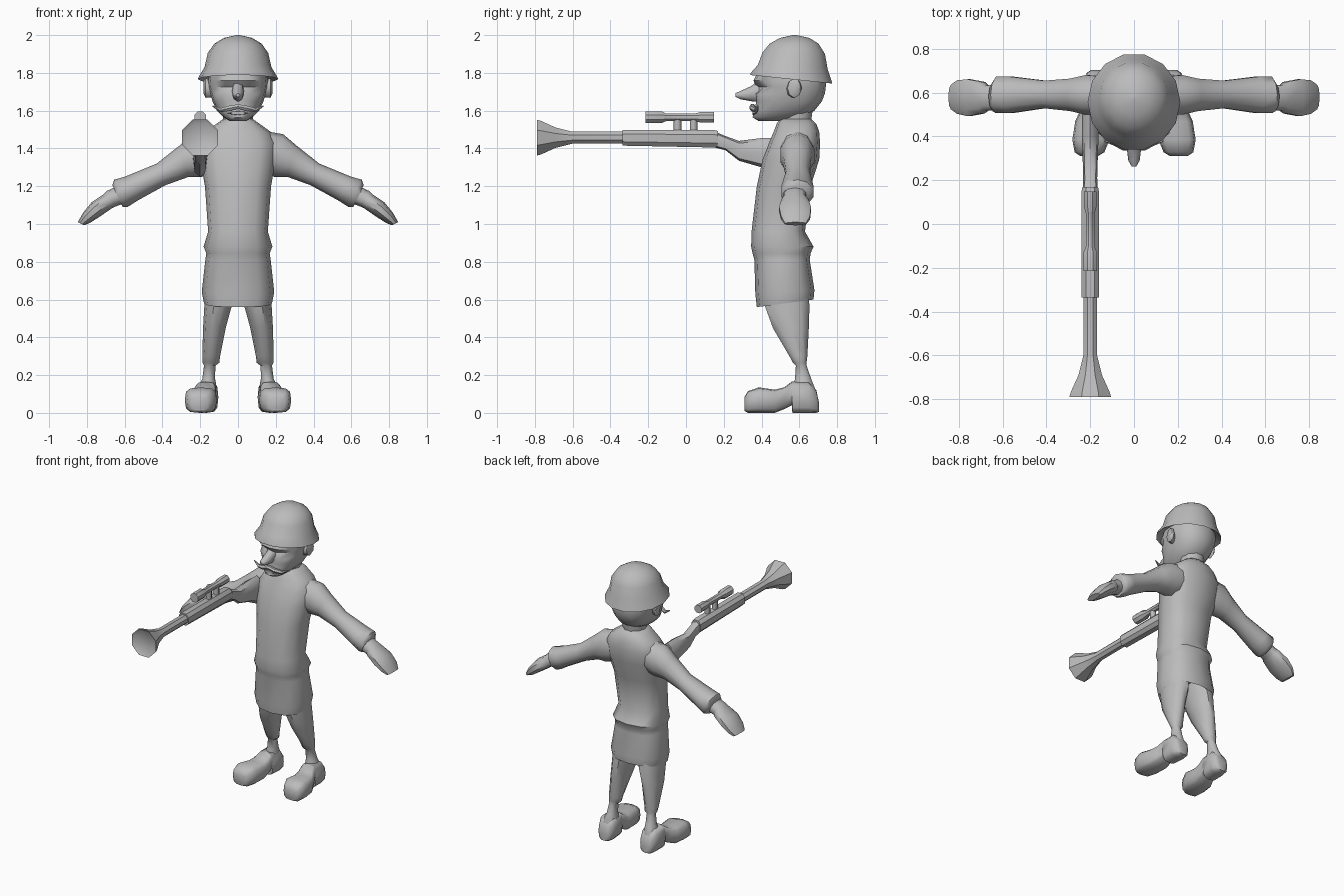
import bpy, bmesh, math
from mathutils import Vector

grey = bpy.data.materials.new("plain grey")
grey.diffuse_color = (0.5, 0.5, 0.5, 1)


def finish(name, bm, angle=50):
    bmesh.ops.recalc_face_normals(bm, faces=bm.faces)
    me = bpy.data.meshes.new(name)
    bm.to_mesh(me)
    bm.free()
    me.materials.append(grey)
    ob = bpy.data.objects.new(name, me)
    bpy.context.collection.objects.link(ob)
    bpy.context.view_layer.objects.active = ob
    ob.select_set(True)
    bpy.ops.object.shade_smooth_by_angle(angle=math.radians(angle))
    ob.select_set(False)
    return ob


def loft(name, rings, n=10, power=1.0, turn=0.0, angle=50, tweak=None):
    """Skin over rings given as (centre, u axis, v axis)."""
    bm = bmesh.new()
    rows = []
    for c, u, v in rings:
        row = []
        for i in range(n):
            a = 2 * math.pi * (i + turn) / n
            cu, sv = [math.copysign(abs(t) ** power, t) if abs(t) > 1e-6 else 0
                      for t in (math.cos(a), math.sin(a))]
            p = Vector(c) + Vector(u) * cu + Vector(v) * sv
            row.append(bm.verts.new(tweak(p) if tweak else p))
        rows.append(row)
    for a, b in zip(rows, rows[1:]):
        for i in range(n):
            j = (i + 1) % n
            bm.faces.new((a[i], a[j], b[j], b[i]))
    bm.faces.new(rows[0])
    bm.faces.new(rows[-1])
    return finish(name, bm, angle)


def level(z, y0, y1, rx, x=0, tilt=0):
    """Horizontal ring from front y0 to back y1."""
    return ((x, (y0 + y1) / 2, z), (rx, 0, 0), (0, (y1 - y0) / 2, tilt))


def across(y, z0, z1, rx, x=0):
    """Upright ring facing along y."""
    return ((x, y, (z0 + z1) / 2), (rx, 0, 0), (0, 0, (z1 - z0) / 2))


def limb(x1, z1, x0, z0, y, ry, s):
    """Arm ring through an upper and a lower outline point."""
    return ((s * (x0 + x1) / 2, y, (z0 + z1) / 2),
            (s * (x1 - x0) / 2, 0, (z1 - z0) / 2), (0, ry, 0))


# Tunic with belted waist and open skirt
loft("tunic", [
    level(0.68, 0.39, 0.64, 0.16), level(0.58, 0.375, 0.675, 0.18, tilt=0.02),
    level(0.64, 0.367, 0.68, 0.192, tilt=0.01), level(0.81, 0.362, 0.655, 0.173),
    level(0.845, 0.352, 0.66, 0.168), level(0.88, 0.345, 0.675, 0.182),
    level(0.96, 0.347, 0.63, 0.158), level(1.20, 0.375, 0.66, 0.175),
    level(1.34, 0.405, 0.705, 0.2), level(1.43, 0.44, 0.71, 0.205),
    level(1.49, 0.465, 0.705, 0.17), level(1.53, 0.48, 0.69, 0.115),
    level(1.555, 0.495, 0.665, 0.08)], n=12, power=0.8)

# Neck
loft("neck", [level(1.50, 0.5, 0.66, 0.075), level(1.64, 0.5, 0.68, 0.085)])


def face_shape(p):
    # eye sockets sink in under the brow
    if 1.70 < p.z < 1.745 and p.y < 0.45 and 0.03 < abs(p.x) < 0.12:
        p.y += 0.03
    return p


# Head
loft("head", [
    level(1.545, 0.385, 0.56, 0.045), level(1.565, 0.352, 0.62, 0.075),
    level(1.60, 0.362, 0.68, 0.112), level(1.65, 0.372, 0.72, 0.135),
    level(1.69, 0.365, 0.735, 0.147), level(1.725, 0.37, 0.74, 0.155),
    level(1.76, 0.358, 0.74, 0.158), level(1.85, 0.40, 0.73, 0.14)],
    n=16, power=0.85, tweak=face_shape)

# Nose
loft("nose", [across(0.39, 1.645, 1.765, 0.032), across(0.345, 1.65, 1.73, 0.033),
              across(0.29, 1.66, 1.705, 0.026), across(0.262, 1.673, 1.692, 0.01)], n=8)

# Mouth
loft("lower_lip", [across(0.39, 1.572, 1.60, 0.06), across(0.352, 1.578, 1.597, 0.04)], n=8)

# Helmet: domed crown and sloping flared brim
loft("helmet", [
    level(1.80, 0.42, 0.73, 0.15, tilt=-0.02),
    level(1.766, 0.335, 0.78, 0.212, tilt=-0.023),
    level(1.775, 0.335, 0.778, 0.21, tilt=-0.023),
    level(1.83, 0.375, 0.755, 0.177, tilt=-0.012),
    level(1.905, 0.402, 0.74, 0.16, tilt=-0.005),
    level(1.955, 0.44, 0.705, 0.125), level(1.985, 0.495, 0.655, 0.075),
    level(2.0, 0.565, 0.585, 0.01)], n=14)

for s, side in ((-1, "right"), (1, "left")):
    # Ears
    loft(side + "_ear", [((s * 0.14, 0.56, 1.715), (0, 0.03, 0), (0, 0, 0.045)),
                         ((s * 0.172, 0.575, 1.72), (0, 0.038, 0), (0, 0, 0.052)),
                         ((s * 0.182, 0.585, 1.725), (0, 0.022, 0), (0, 0, 0.035))], n=8)

    # Curled moustache half
    loft(side + "_moustache", [
        ((0, 0.352, 1.622), (0, 0.016, 0), (0, 0, 0.014)),
        ((s * 0.05, 0.352, 1.612), (0, 0.016, 0), (0, 0, 0.016)),
        ((s * 0.095, 0.372, 1.602), (0, 0.013, 0), (0, 0, 0.012)),
        ((s * 0.135, 0.38, 1.625), (0, 0.004, 0), (0, 0, 0.004))], n=6)

    # Sleeve widening to the cuff
    loft(side + "_sleeve", [
        limb(0.10, 1.50, 0.12, 1.27, 0.585, 0.09, s),
        limb(0.24, 1.475, 0.19, 1.25, 0.59, 0.095, s),
        limb(0.31, 1.415, 0.26, 1.25, 0.59, 0.078, s),
        limb(0.43, 1.32, 0.385, 1.205, 0.592, 0.066, s),
        limb(0.60, 1.25, 0.53, 1.125, 0.59, 0.088, s),
        limb(0.655, 1.235, 0.585, 1.09, 0.59, 0.088, s),
        limb(0.665, 1.205, 0.61, 1.09, 0.582, 0.07, s)])

    # Mitten hand with wrist
    loft(side + "_hand", [
        limb(0.64, 1.20, 0.60, 1.11, 0.578, 0.062, s),
        limb(0.695, 1.175, 0.65, 1.092, 0.575, 0.06, s),
        limb(0.715, 1.155, 0.665, 1.085, 0.577, 0.075, s),
        limb(0.775, 1.115, 0.73, 1.04, 0.577, 0.088, s),
        limb(0.82, 1.06, 0.785, 1.005, 0.58, 0.08, s),
        limb(0.848, 1.01, 0.815, 0.993, 0.58, 0.058, s)], power=0.85)

    # Leg
    loft(side + "_leg", [
        level(0.70, 0.40, 0.64, 0.075, s * 0.09), level(0.57, 0.41, 0.66, 0.073, s * 0.105),
        level(0.45, 0.455, 0.655, 0.06, s * 0.125), level(0.30, 0.545, 0.645, 0.047, s * 0.142),
        level(0.265, 0.565, 0.64, 0.044, s * 0.143), level(0.25, 0.58, 0.64, 0.03, s * 0.15),
        level(0.18, 0.575, 0.665, 0.034, s * 0.155), level(0.12, 0.56, 0.69, 0.055, s * 0.165),
        level(0.03, 0.56, 0.69, 0.058, s * 0.168)])

    # Shoe with bulbous toe and stepped heel
    loft(side + "_shoe", [
        across(0.31, 0.01, 0.085, 0.04, s * 0.205), across(0.328, 0, 0.115, 0.068, s * 0.203),
        across(0.385, 0, 0.135, 0.085, s * 0.197), across(0.47, 0, 0.123, 0.078, s * 0.19),
        across(0.52, 0.02, 0.135, 0.066, s * 0.18), across(0.56, 0.04, 0.165, 0.056, s * 0.172),
        across(0.563, 0, 0.165, 0.058, s * 0.172), across(0.65, 0, 0.165, 0.064, s * 0.168),
        across(0.69, 0, 0.12, 0.05, s * 0.167), across(0.703, 0.005, 0.06, 0.03, s * 0.167)],
        n=12, power=0.6)

# Gun: flared barrel, receiver and stock
G = -0.2


def tube(name, z, stations, n=8):
    return loft(name, [across(y, z - r, z + r, r, G) for y, r in stations],
                n=n, turn=0.5, angle=40)


tube("barrel", 1.457, [(-0.775, 0.08), (-0.79, 0.103), (-0.765, 0.095), (-0.69, 0.058),
                       (-0.60, 0.034), (-0.30, 0.034)])
loft("receiver", [across(-0.335, 1.412, 1.50, 0.042, G), across(0.15, 1.402, 1.50, 0.042, G),
                  across(0.17, 1.402, 1.495, 0.038, G)], n=8, turn=0.5, power=0.8, angle=35)
loft("stock", [across(0.15, 1.405, 1.49, 0.034, G), across(0.21, 1.39, 1.465, 0.032, G),
               across(0.28, 1.335, 1.44, 0.034, G), across(0.40, 1.30, 1.455, 0.038, G),
               across(0.50, 1.25, 1.455, 0.038, G)], n=8, power=0.75)

# Scope on two posts
tube("scope", 1.565, [(-0.215, 0.034), (-0.13, 0.034), (-0.105, 0.022), (0.05, 0.022),
                      (0.075, 0.03), (0.148, 0.03)])
for y, label in ((-0.045, "front"), (0.04, "rear")):
    loft(label + "_scope_post", [level(1.48, y - 0.02, y + 0.02, 0.018, G),
                                 level(1.56, y - 0.02, y + 0.02, 0.018, G)], n=8)
